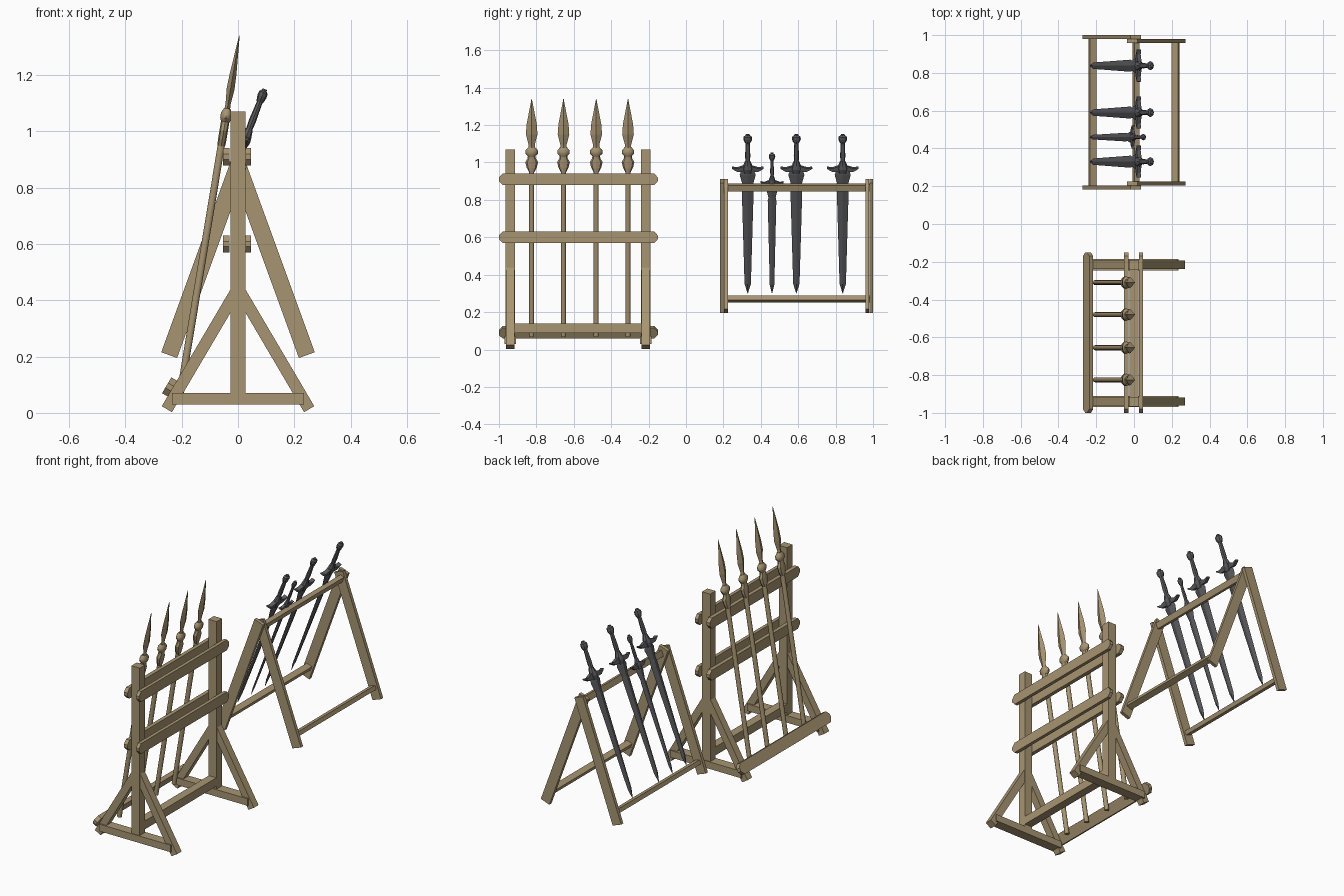
import bpy, bmesh
from math import sin, cos, pi, atan2, hypot, radians
from mathutils import Matrix

if "Cube" in bpy.data.objects:
    bpy.data.objects.remove(bpy.data.objects["Cube"])


def material(name, color):
    m = bpy.data.materials.new(name)
    m.use_nodes = True
    m.diffuse_color = color
    m.node_tree.nodes["Principled BSDF"].inputs["Base Color"].default_value = color
    return m


WOOD = material("tan wood", (0.39, 0.30, 0.165, 1))
STEEL = material("dark steel", (0.105, 0.105, 0.115, 1))


def finish(name, bm, mat, loc, tilt=0.0, smooth=False):
    """Turn a bmesh into an object, tilted about the y axis."""
    bmesh.ops.recalc_face_normals(bm, faces=bm.faces[:])
    mesh = bpy.data.meshes.new(name)
    bm.to_mesh(mesh)
    bm.free()
    mesh.materials.append(mat)
    ob = bpy.data.objects.new(name, mesh)
    bpy.context.collection.objects.link(ob)
    ob.location = loc
    ob.rotation_euler.y = tilt
    if smooth:
        bpy.ops.object.select_all(action='DESELECT')
        ob.select_set(True)
        bpy.context.view_layer.objects.active = ob
        bpy.ops.object.shade_smooth_by_angle(angle=radians(42))
    return ob


def box(name, loc, size, tilt=0.0):
    bm = bmesh.new()
    bmesh.ops.create_cube(bm, size=1, matrix=Matrix.Diagonal((*size, 1)))
    return finish(name, bm, WOOD, loc, tilt)


def prism(name, outline, thick, mat, loc, tilt=0.0):
    """Outline in the y-z plane, given thickness along x."""
    bm = bmesh.new()
    face = bm.faces.new([bm.verts.new((-thick / 2, y, z)) for y, z in outline])
    new = bmesh.ops.extrude_face_region(bm, geom=[face])["geom"]
    verts = [v for v in new if isinstance(v, bmesh.types.BMVert)]
    bmesh.ops.translate(bm, vec=(thick, 0, 0), verts=verts)
    return finish(name, bm, mat, loc, tilt)


def loft(name, rings, sides, mat, loc, tilt=0.0, smooth=False):
    """Rings are (height, half width along y, half thickness along x)."""
    bm = bmesh.new()
    loops = []
    for z, w, t in rings:
        angles = [2 * pi * i / sides for i in range(sides)]
        loops.append([bm.verts.new((t * sin(a), w * cos(a), z)) for a in angles])
    for a, b in zip(loops, loops[1:]):
        for i in range(sides):
            j = (i + 1) % sides
            bm.faces.new((a[i], a[j], b[j], b[i]))
    bm.faces.new(loops[0])
    bm.faces.new(loops[-1])
    return finish(name, bm, mat, loc, tilt, smooth)


def rail(name, x, z, height, thick, tilt=0.0):
    """Long board with chamfered ends."""
    h, e, c = height / 2, 0.425, 0.02
    half = [(e - c, -h), (e, -h * 0.3), (e, h * 0.3), (e - c, h)]
    outline = half + [(-y, -z0) for y, z0 in half]
    prism(name, outline, thick, WOOD, (x, -0.575, z), tilt)


# Spear rack: posts with braced feet
for side, y in (("front", -0.94), ("back", -0.215)):
    box(f"{side}_post", (0, y, 0.55), (0.054, 0.05, 1.04))
    box(f"{side}_foot_bar", (0, y, 0.05), (0.47, 0.06, 0.042))
    for hand, s in (("left", 1), ("right", -1)):
        box(f"{side}_{hand}_brace", (s * 0.131, y, 0.22),
            (0.042, 0.044, 0.48), -s * radians(30.5))

# Spear rack: rails
box("low_stretcher", (0, -0.5775, 0.113), (0.05, 0.68, 0.05))
for level, z in (("lower", 0.6), ("upper", 0.91)):
    rail(f"{level}_left_rail", 0.037, z, 0.062, 0.02)
    rail(f"{level}_right_rail", -0.041, z, 0.062, 0.023)
rail("spear_butt_rail", -0.243, 0.092, 0.065, 0.024, radians(30.5))

# Spears leaning on the rails
SPEAR_TILT = atan2(0.21, 1.27)
LENGTH = hypot(0.21, 1.27)
for n, y in enumerate((-0.825, -0.655, -0.48, -0.31), 1):
    at = (-0.205, y, 0.07)
    loft(f"spear_shaft_{n}", [(0, 0.0135, 0.0135), (1.0, 0.0135, 0.0135)],
         10, WOOD, at, SPEAR_TILT, True)
    loft(f"spear_wings_{n}",
         [(0.89, 0.014, 0.014), (0.915, 0.027, 0.015), (0.945, 0.034, 0.015),
          (0.965, 0.022, 0.015), (0.985, 0.02, 0.015)], 8, WOOD, at, SPEAR_TILT)
    loft(f"spear_collar_{n}",
         [(0.975, 0.017, 0.015), (0.99, 0.033, 0.021), (1.008, 0.033, 0.021),
          (1.025, 0.018, 0.012)], 10, WOOD, at, SPEAR_TILT, True)
    loft(f"spear_head_{n}",
         [(1.01, 0.016, 0.011), (1.04, 0.017, 0.009), (1.095, 0.031, 0.014),
          (1.15, 0.027, 0.012), (LENGTH, 0.001, 0.001)], 4, WOOD, at, SPEAR_TILT)

# Sword rack: crossed legs, the right-hand ones on the outside
LEAN = radians(20)
for side, outer, inner in (("front", 0.193, 0.214), ("back", 0.99, 0.969)):
    box(f"{side}_right_leg", (-0.118, outer, 0.553), (0.06, 0.02, 0.74), LEAN)
    box(f"{side}_left_leg", (0.118, inner, 0.553), (0.06, 0.02, 0.74), -LEAN)

# Sword rack: cross bars
box("sword_top_bar", (0.01, 0.59, 0.865), (0.026, 0.78, 0.036), LEAN)
box("right_low_bar", (-0.22, 0.59, 0.27), (0.036, 0.8, 0.024), LEAN)
box("left_low_bar", (0.22, 0.59, 0.27), (0.036, 0.76, 0.024), -LEAN)

# Swords, tip down
SWORD_TILT = atan2(0.33, 0.85)


def sword(n, y, length, width):
    at = (-0.235, y, 0.3)

    def part(name, rings, sides, smooth=False):
        scaled = [(z * length, w * width, t * width) for z, w, t in rings]
        loft(f"sword_{name}_{n}", scaled, sides, STEEL, at, SWORD_TILT, smooth)

    part("blade", [(0, 0.001, 0.001), (0.055, 0.017, 0.006), (0.6, 0.032, 0.009),
                   (0.62, 0.027, 0.009), (0.68, 0.043, 0.011), (0.715, 0.03, 0.011)], 4)
    part("hub", [(0.69, 0.02, 0.015), (0.715, 0.03, 0.021), (0.735, 0.024, 0.018),
                 (0.76, 0.014, 0.013)], 8)
    part("grip", [(0.75, 0.012, 0.011), (0.79, 0.014, 0.013), (0.84, 0.012, 0.011),
                  (0.875, 0.01, 0.01)], 8, True)
    part("pommel", [(0.862, 0.013, 0.012), (0.873, 0.02, 0.015), (0.885, 0.024, 0.017),
                    (0.899, 0.022, 0.016), (0.905, 0.012, 0.01), (0.912, 0.01, 0.008)], 8)
    half = [(0.025, 0.7), (0.055, 0.7), (0.085, 0.718), (0.084, 0.725),
            (0.06, 0.719), (0.025, 0.73)]
    outline = half + [(-w, z) for w, z in reversed(half)]
    prism(f"sword_guard_{n}", [(w * width, z * length) for w, z in outline],
          0.022 * width, STEEL, at, SWORD_TILT)


sword(1, 0.33, 1.0, 1.0)
sword(2, 0.46, 0.885, 0.72)
sword(3, 0.59, 1.0, 1.0)
sword(4, 0.838, 1.0, 1.0)
